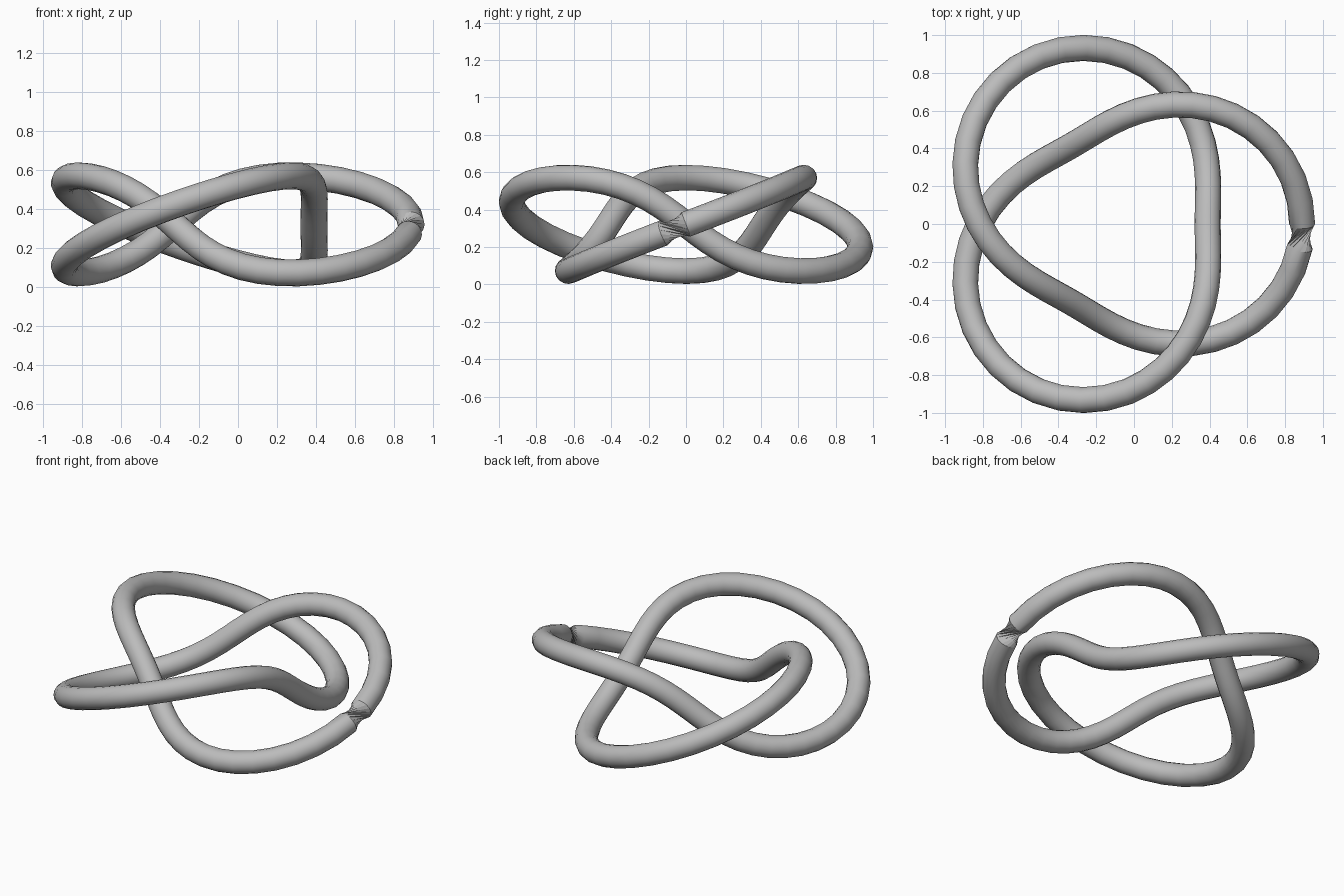
import bpy, bmesh
from math import sin, cos, pi
from mathutils import Vector

cube = bpy.data.objects.get("Cube")
if cube:
    bpy.data.objects.remove(cube, do_unlink=True)

STEPS, SIDES = 100, 16
RING, WAVE, TUBE = 0.73, 0.25, 0.069
CENTRE = Vector((-0.09, 0, 0.321))


def knot(t):
    """Centre line of a three-lobed knot."""
    r = RING + WAVE * cos(3 * t)
    return CENTRE + Vector((r * cos(2 * t), r * sin(2 * t), WAVE * sin(3 * t)))


def tangent(t):
    return (knot(t + 0.001) - knot(t - 0.001)).normalized()


# Sweep a circle along the knot, carrying its frame without twist
bm = bmesh.new()
rings = []
direction = tangent(0)
normal = Vector((1, 0, 0))
for i in range(STEPS):
    t = 2 * pi * i / STEPS
    new_direction = tangent(t)
    normal.rotate(direction.rotation_difference(new_direction))
    direction = new_direction
    side = direction.cross(normal)
    angles = [2 * pi * k / SIDES for k in range(SIDES)]
    rings.append([bm.verts.new(knot(t) + TUBE * (cos(a) * normal + sin(a) * side))
                  for a in angles])

# Skin the rings; the closing strip takes up the leftover twist as a pinch
for i in range(STEPS):
    here, ahead = rings[i], rings[(i + 1) % STEPS]
    for k in range(SIDES):
        n = (k + 1) % SIDES
        a, b, c, d = here[k], here[n], ahead[n], ahead[k]
        if i < STEPS - 1:
            bm.faces.new((a, b, c, d))
        else:
            bm.faces.new((a, b, c))
            bm.faces.new((a, c, d))

mesh = bpy.data.meshes.new("knot_tube")
bm.to_mesh(mesh)
bm.free()
tube = bpy.data.objects.new("knot_tube", mesh)
bpy.context.collection.objects.link(tube)

# Plain grey material
grey = bpy.data.materials.new("plain_grey")
grey.use_nodes = True
colour = (0.5, 0.5, 0.5, 1)
grey.diffuse_color = colour
for node in grey.node_tree.nodes:
    if node.type == 'BSDF_PRINCIPLED':
        node.inputs["Base Color"].default_value = colour
mesh.materials.append(grey)

# Smooth tube with crisp pinch edges
bpy.ops.object.select_all(action='DESELECT')
tube.select_set(True)
bpy.context.view_layer.objects.active = tube
bpy.ops.object.shade_smooth_by_angle(angle=pi / 6)
